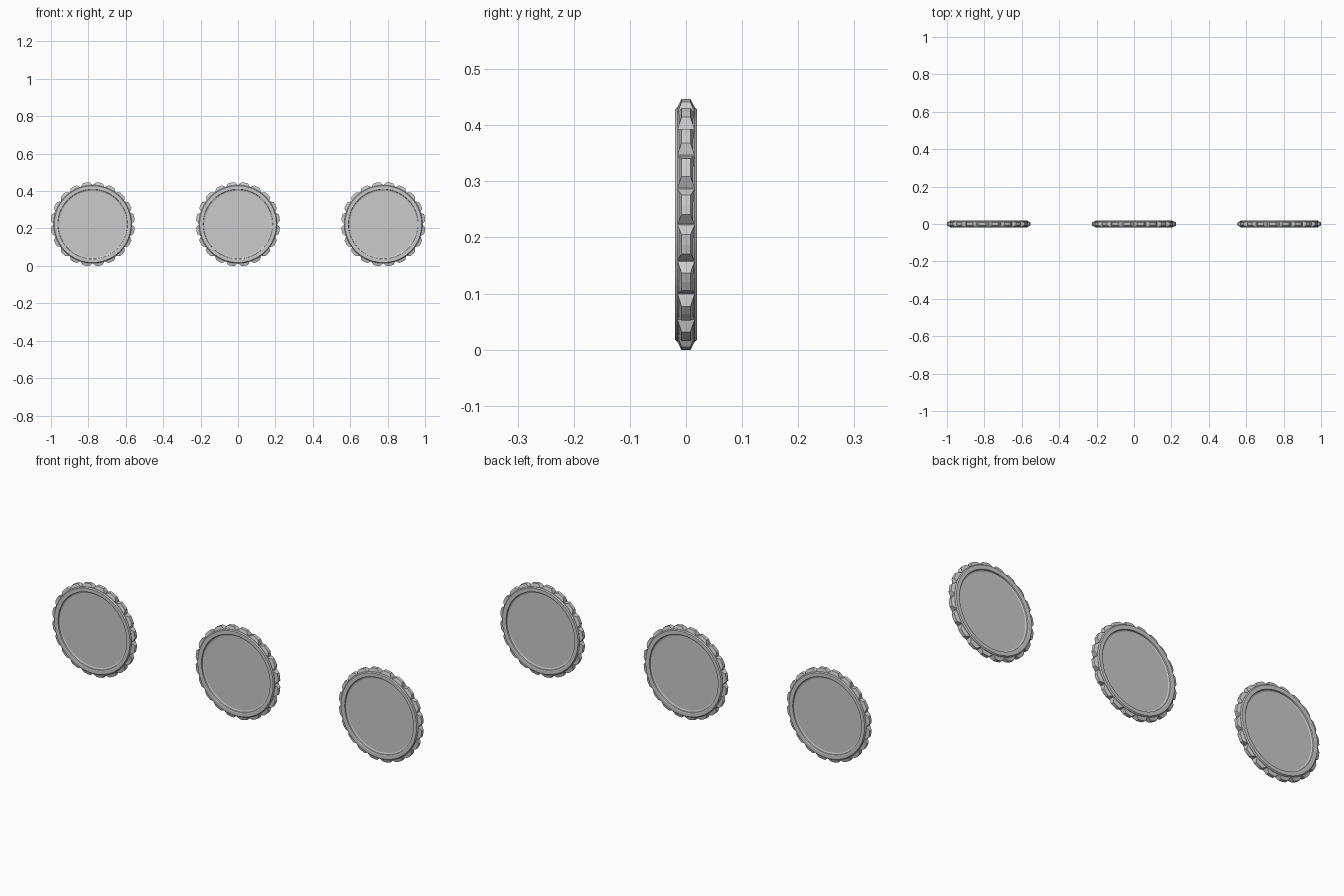
import bpy, bmesh, math

if "Cube" in bpy.data.objects:
    bpy.data.objects.remove(bpy.data.objects["Cube"])

TEETH = 20
SEG = 80
CZ = 0.223
TIP_R = 0.2245

def pt(r, y, a):
    return (r * math.cos(a), y, r * math.sin(a))

def finish(bm, name, x):
    bmesh.ops.recalc_face_normals(bm, faces=bm.faces)
    me = bpy.data.meshes.new(name)
    bm.to_mesh(me)
    bm.free()
    ob = bpy.data.objects.new(name, me)
    ob.location = (x, 0, CZ)
    bpy.context.collection.objects.link(ob)
    return ob

# Turned body: recessed panels on both sides, raised rim, chamfered edge (radius, y)
half = [(0.178, 0.009), (0.185, 0.012), (0.186, 0.018), (0.189, 0.020),
        (0.205, 0.020), (0.209, 0.015)]
PROFILE = half + [(r, -y) for r, y in reversed(half)]

def disc_body(name, x):
    bm = bmesh.new()
    rings = [[bm.verts.new(pt(r, y, 2 * math.pi * i / SEG)) for i in range(SEG)]
             for r, y in PROFILE]
    for a, b in zip(rings, rings[1:]):
        for i in range(SEG):
            j = (i + 1) % SEG
            bm.faces.new((a[i], a[j], b[j], b[i]))
    bm.faces.new(rings[0])
    bm.faces.new(rings[-1])
    return finish(bm, name, x)

# Ring of tapered teeth with valleys on the axes (radius, half depth, angle)
def edge_teeth(name, x):
    bm = bmesh.new()
    d = math.radians
    arch = [(0.2085, 0.0155, -8.9), (TIP_R, 0.008, -4.5), (TIP_R + 0.0005, 0.008, 0),
            (TIP_R, 0.008, 4.5), (0.2085, 0.0155, 8.9)]
    foot = [(0.200, 0.0155, 8.9), (0.200, 0.0155, 0), (0.200, 0.0155, -8.9)]
    for k in range(TEETH):
        c = 2 * math.pi * (k + 0.5) / TEETH
        f = [bm.verts.new(pt(r, -y, c + d(a))) for r, y, a in arch + foot]
        b = [bm.verts.new(pt(r, y, c + d(a))) for r, y, a in arch + foot]
        n = len(f)
        for i in range(n):
            j = (i + 1) % n
            bm.faces.new((f[i], f[j], b[j], b[i]))
        for s in (f, b):
            bm.faces.new((s[0], s[1], s[2], s[6], s[7]))
            bm.faces.new((s[2], s[3], s[4], s[5], s[6]))
    return finish(bm, name, x)

# Three identical discs standing in a row
for label, x in (("left", -0.777), ("middle", 0), ("right", 0.777)):
    disc_body(label + "_disc", x)
    edge_teeth(label + "_edge_teeth", x)
